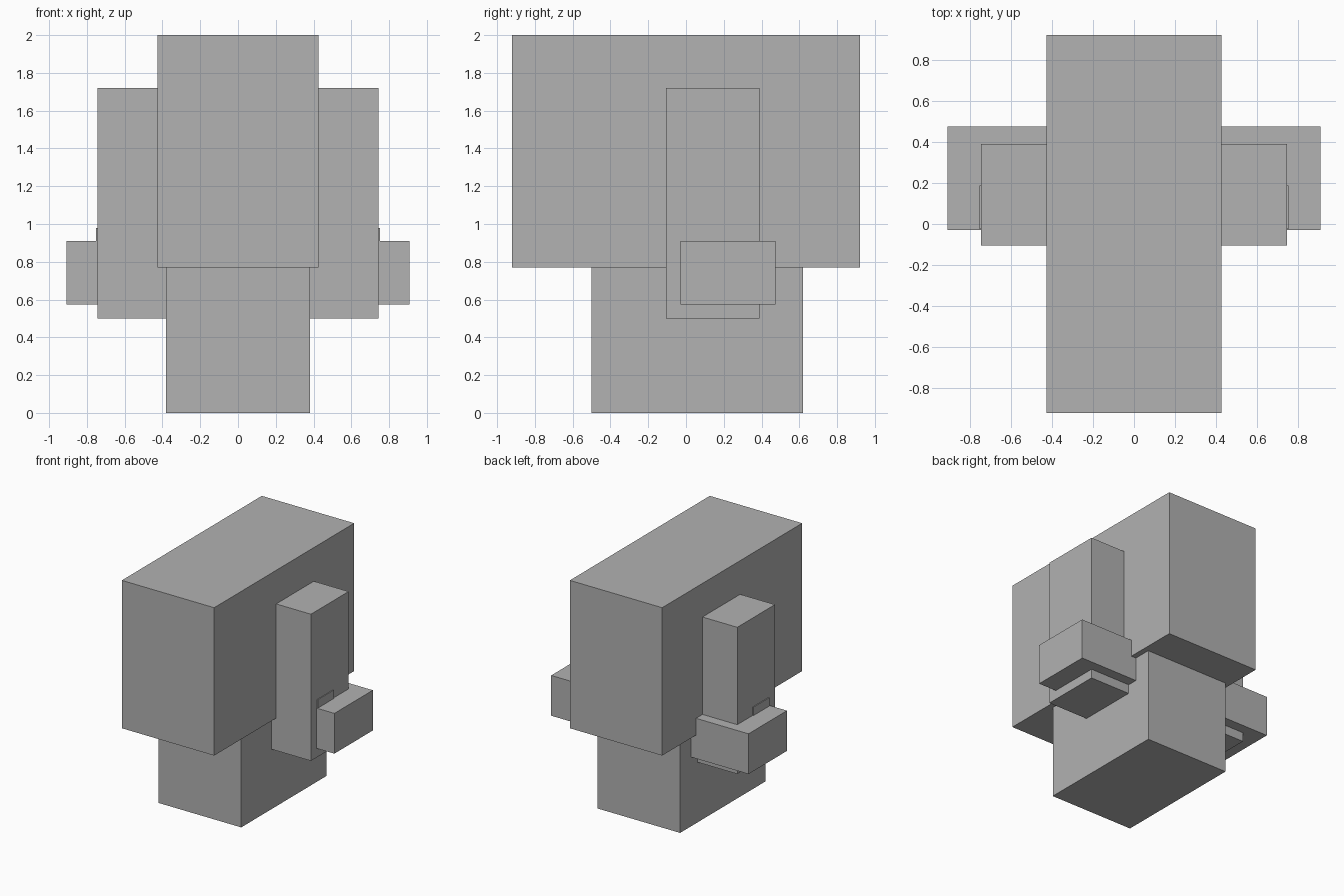
import bpy
import bmesh
from mathutils import Vector

cube = bpy.data.objects.get("Cube")
if cube:
    bpy.data.objects.remove(cube, do_unlink=True)

# Single plain colour
GREY = (0.445, 0.445, 0.445, 1.0)
grey = bpy.data.materials.new("plain_grey")
grey.diffuse_color = GREY
grey.use_nodes = True
grey.node_tree.nodes["Principled BSDF"].inputs["Base Color"].default_value = GREY


def box(name, low, high):
    """Flat-shaded box between two opposite corners."""
    low, high = Vector(low), Vector(high)
    mesh = bpy.data.meshes.new(name)
    bm = bmesh.new()
    bmesh.ops.create_cube(bm, size=1)
    bmesh.ops.scale(bm, vec=high - low, verts=bm.verts)
    bm.to_mesh(mesh)
    bm.free()
    mesh.materials.append(grey)
    obj = bpy.data.objects.new(name, mesh)
    obj.location = (low + high) / 2
    bpy.context.collection.objects.link(obj)
    return obj


def box_pair(name, low, high):
    """The same box on the left (+x) and mirrored on the right (-x)."""
    box("left_" + name, low, high)
    box("right_" + name, (-high[0], low[1], low[2]), (-low[0], high[1], high[2]))


# Central blocks
box("lower_body", (-0.38, -0.50, 0.0), (0.38, 0.62, 0.77))
box("upper_body", (-0.425, -0.92, 0.77), (0.425, 0.92, 2.0))

# Side parts
box_pair("side_column", (0.38, -0.105, 0.50), (0.745, 0.39, 1.72))
box_pair("side_block", (0.38, -0.03, 0.575), (0.908, 0.475, 0.91))
box_pair("side_tab", (0.50, -0.025, 0.70), (0.752, 0.187, 0.98))
